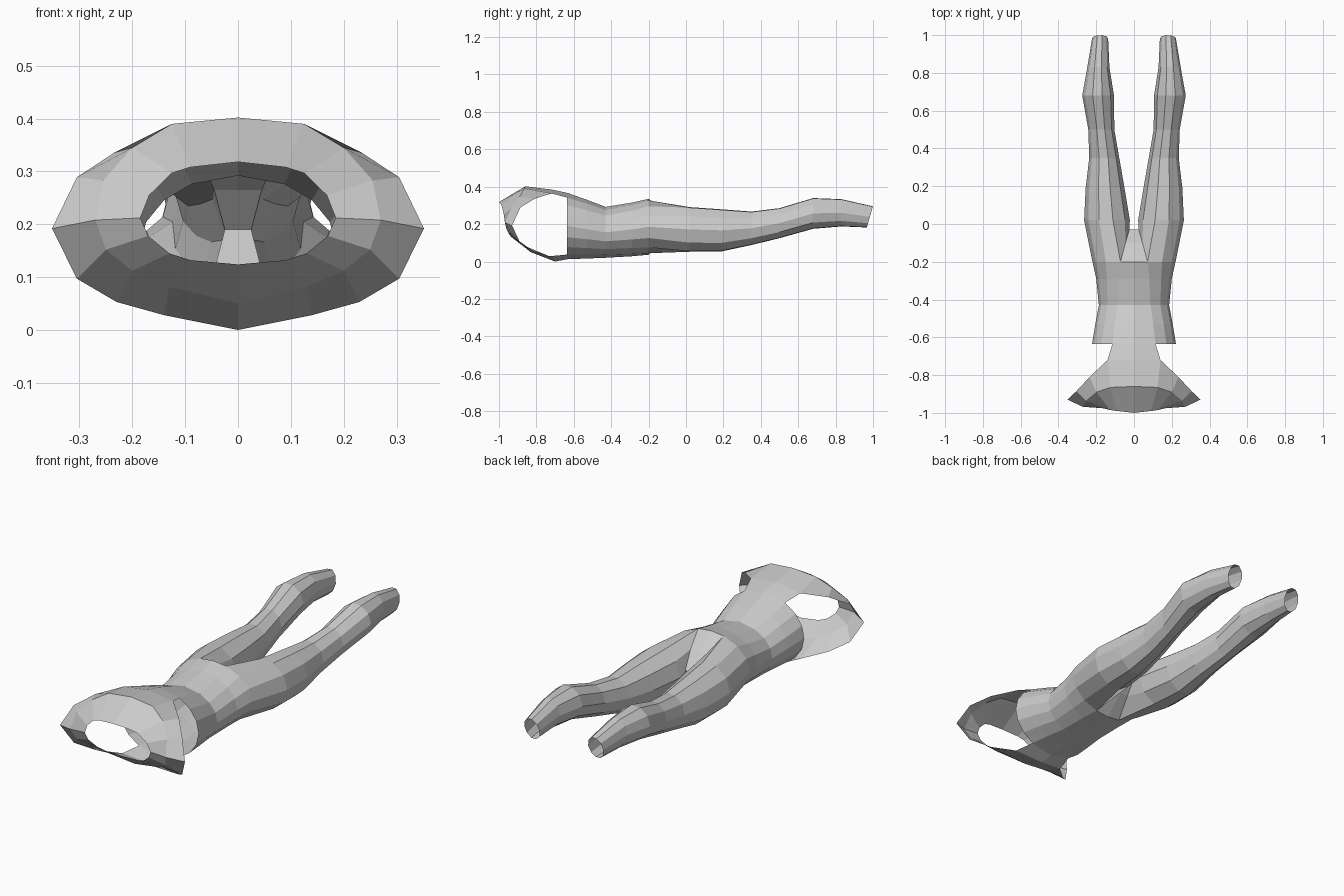
import bpy, bmesh
from math import sin, cos, radians

if "Cube" in bpy.data.objects:
    bpy.data.objects.remove(bpy.data.objects["Cube"])

bm = bmesh.new()
V = lambda x, y, z: bm.verts.new((x, y, z))


def face(*vs):
    bm.faces.new(vs)


def bridge(a, b, closed=False):
    n = len(a)
    for i in range(n if closed else n - 1):
        j = (i + 1) % n
        face(a[i], a[j], b[j], b[i])


# torso half rings: y, half width, bottom, top, start angle
torso = []
for y, w, lo, hi, ang in [(-.635, .222, .012, .367, 59), (-.53, .205, .016, .33, 60),
                          (-.43, .186, .02, .292, 62), (-.29, .2, .028, .315, 66),
                          (-.2, .22, .036, .335, 71)]:
    zc, h = (lo + hi) / 2, (hi - lo) / 2
    ring = [V(0, y, hi)]
    for i in range(7):
        t = radians(ang - i * ang / 3)
        ring.append(V(w * cos(t), y, zc + h * sin(t)))
    ring.append(V(0, y, lo))
    torso.append(ring)
for a, b in zip(torso, torso[1:]):
    bridge(a, b)

# crotch gusset strip between the legs
hip = torso[-1]
edge = [V(.042, -.1, .125), V(.025, -.03, .19), V(.045, -.1, .265)]
mid = [V(0, -.1, .125), V(0, -.03, .19), V(0, -.1, .265)]
bridge([hip[7]] + edge + [hip[1]], [hip[8]] + mid + [hip[0]])

# leg rings: y, inner x, outer x, bottom, top, slant of the hem
prev = hip[1:8] + edge
for y, x0, x1, lo, hi, slant in [(.02, .022, .264, .048, .295, 0), (.19, .05, .256, .05, .283, 0),
                                 (.35, .078, .237, .085, .27, 0), (.5, .104, .242, .122, .288, 0),
                                 (.68, .106, .274, .172, .342, 0), (.83, .13, .247, .185, .336, 0),
                                 (.983, .137, .222, .18, .297, .017)]:
    cx, rx, zc, h = (x0 + x1) / 2, (x1 - x0) / 2, (lo + hi) / 2, (hi - lo) / 2
    ring = []
    for a in [105 - 35 * i for i in range(7)] + [-142, -180, -218]:
        s = sin(radians(a))
        ring.append(V(cx + rx * cos(radians(a)), y + slant * s, zc + h * s))
    bridge(prev, ring, True)
    prev = ring

# shoulder yoke: upper and lower sheets meeting at the shoulder tip
seam = [V(.185, -.968, .212), V(.27, -.968, .208), V(.352, -.93, .192)]


def sheet(neck, crest, arm, centre, c_end, a_end):
    n = [V(*p) for p in neck] + [seam[0]]
    m = [V(*p) for p in crest] + [seam[1]]
    a = [V(*p) for p in arm] + [seam[2]]
    c = V(*centre)
    bridge(n, m)
    bridge(m[1:], a)
    face(m[0], m[1], a[0], c)
    face(c, a[0], a_end, c_end)


sheet([(0, -1, .318), (.09, -.99, .308), (.125, -.985, .297), (.168, -.975, .255)],
      [(0, -.86, .402), (.125, -.865, .39), (.2, -.89, .345), (.255, -.935, .283)],
      [(.14, -.72, .364), (.235, -.81, .335), (.305, -.885, .289)],
      (0, -.72, .385), torso[0][0], torso[0][1])
sheet([(0, -.925, .124), (.09, -.935, .132), (.13, -.945, .145), (.17, -.962, .178)],
      [(0, -.83, .05), (.13, -.86, .082), (.2, -.895, .112), (.25, -.94, .152)],
      [(.14, -.73, .028), (.23, -.815, .053), (.305, -.885, .097)],
      (0, -.7, 0), torso[0][8], torso[0][7])

bmesh.ops.recalc_face_normals(bm, faces=bm.faces)
me = bpy.data.meshes.new("bodysuit")
bm.to_mesh(me)
bm.free()
suit = bpy.data.objects.new("bodysuit", me)
bpy.context.collection.objects.link(suit)

# mirror to the left half
mod = suit.modifiers.new("mirror", 'MIRROR')
mod.use_clip = True
mod.merge_threshold = .001
